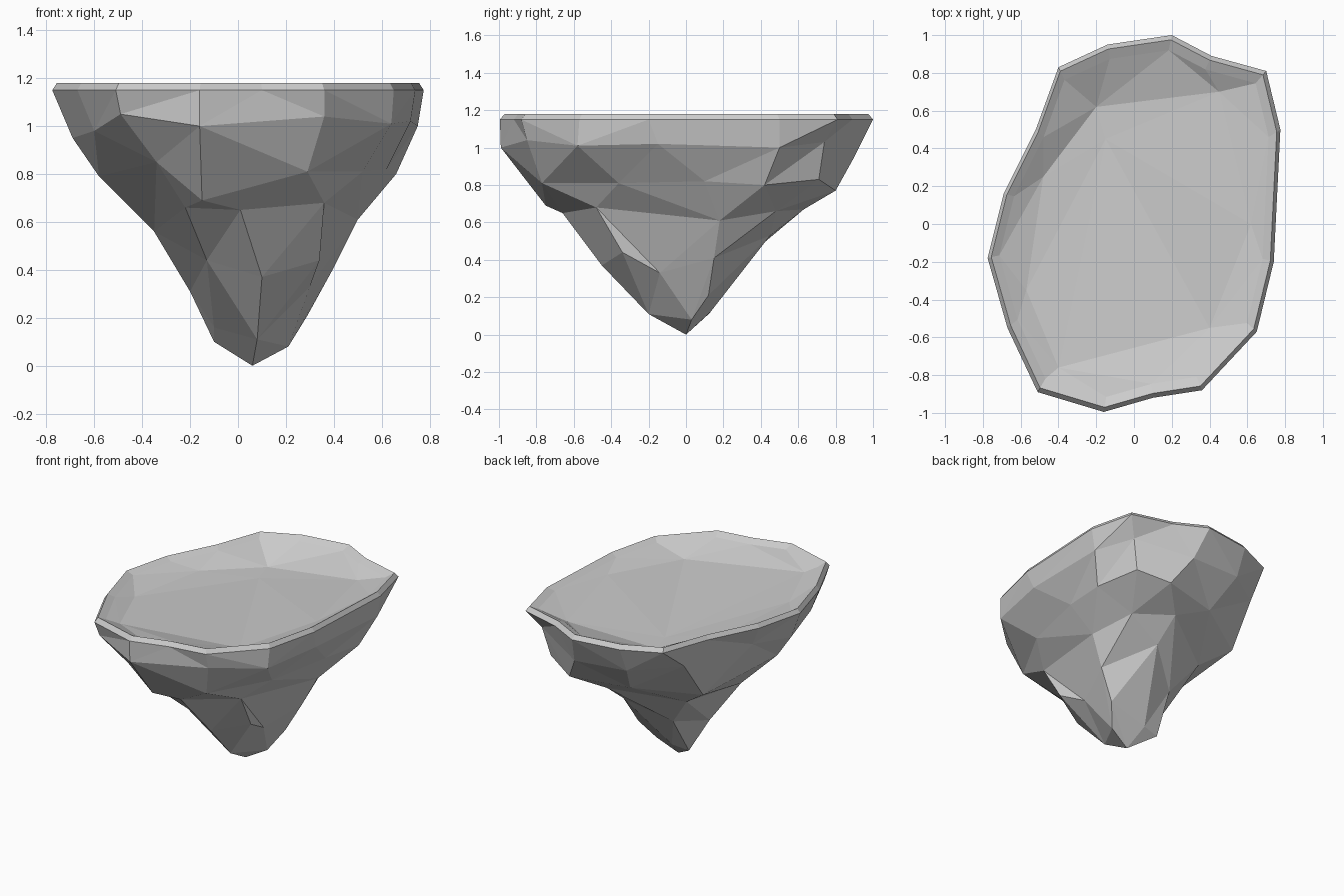
import bpy, bmesh, math

if "Cube" in bpy.data.objects:
    bpy.data.objects.remove(bpy.data.objects["Cube"])

# Plateau outline, counter-clockwise seen from above
OUTLINE = [(-.16, -.995), (.10, -.92), (.36, -.88), (.65, -.57), (.74, -.20), (.775, .50),
           (.70, .81), (.41, .89), (.20, 1.0), (-.14, .95), (-.40, .83), (-.52, .50),
           (-.69, .16), (-.775, -.18), (-.67, -.55), (-.51, -.89)]

# Floor of the shallow basin in the plateau
BASIN = [(.40, -.55, 1.08), (.62, .0, 1.12), (.45, .70, 1.10), (-.20, .62, 1.05),
         (-.48, .25, 1.09), (-.57, -.35, 1.11), (-.40, -.76, 1.12)]

# Craggy rings below the plateau, from the upper cliff down to the tip
UPPER_CLIFF = [(-.16, -.99, 1.0), (.36, -.85, 1.04), (.64, -.58, 1.01), (.72, -.15, 1.02),
               (.75, .50, 1.0), (.62, .74, 1.03), (.25, .90, .95), (-.14, .87, .97),
               (-.44, .65, 1.0), (-.61, .12, 1.0), (-.69, -.20, .95), (-.60, -.55, .98),
               (-.49, -.86, 1.05)]
LEDGE = [(-.15, -.75, .69), (.29, -.77, .81), (.52, -.36, .81), (.62, .10, .82),
         (.66, .42, .80), (.57, .71, .83), (.36, .80, .77), (-.05, .70, .76),
         (-.45, .45, .72), (-.58, -.20, .79), (-.34, -.75, .85)]
UNDERCUT = [(.01, -.66, .65), (.36, -.48, .68), (.50, .18, .61), (.42, .48, .66),
            (.18, .63, .67), (-.25, .35, .58), (-.35, -.12, .56), (-.22, -.62, .66)]
LOWER_CLIFF = [(.10, -.45, .37), (.34, -.34, .44), (.30, -.14, .33), (.40, .15, .41),
               (.18, .45, .53), (-.08, .26, .36), (-.20, .02, .31), (-.13, -.38, .44)]
FOOT = [(.08, -.20, .11), (.21, .03, .08), (.29, .12, .21), (.02, .13, .12),
        (-.10, .11, .10), (-.10, .02, .16)]
AXIS = (.04, .0)


def angle(v):
    return math.atan2(v.co.y - AXIS[1], v.co.x - AXIS[0]) % math.tau


def ring(bm, pts):
    return sorted((bm.verts.new(p) for p in pts), key=angle)


def zip_rings(bm, a, b):
    """Triangulate the band between two rings of any count, following the angle."""
    def at(r, k):
        return angle(r[k % len(r)]) + math.tau * (k // len(r))
    i = j = 0
    while i < len(a) or j < len(b):
        va, vb = a[i % len(a)], b[j % len(b)]
        step_a = j == len(b) or (i < len(a) and
                                 at(a, i) + at(a, i + 1) <= at(b, j) + at(b, j + 1))
        if step_a:
            i += 1
            bm.faces.new((va, vb, a[i % len(a)]))
        else:
            j += 1
            bm.faces.new((va, vb, b[j % len(b)]))


def fan(bm, r, tip):
    c = bm.verts.new(tip)
    for k, v in enumerate(r):
        bm.faces.new((v, r[(k + 1) % len(r)], c))


def level(scale, z):
    return [(x * scale, y * scale, z) for x, y in OUTLINE]


bm = bmesh.new()
# Dished top, bevelled rim, then the rock mass
layers = [BASIN, level(.92, 1.155), level(.975, 1.18), level(1, 1.15),
          UPPER_CLIFF, LEDGE, UNDERCUT, LOWER_CLIFF, FOOT]
rings = [ring(bm, p) for p in layers]
for a, b in zip(rings, rings[1:]):
    zip_rings(bm, a, b)
fan(bm, rings[0], (-.15, .45, 1.05))
fan(bm, rings[-1], (.06, .0, .0))
bmesh.ops.recalc_face_normals(bm, faces=bm.faces)

mesh = bpy.data.meshes.new("floating_rock")
bm.to_mesh(mesh)
bm.free()
rock = bpy.data.objects.new("floating_rock", mesh)
bpy.context.collection.objects.link(rock)
